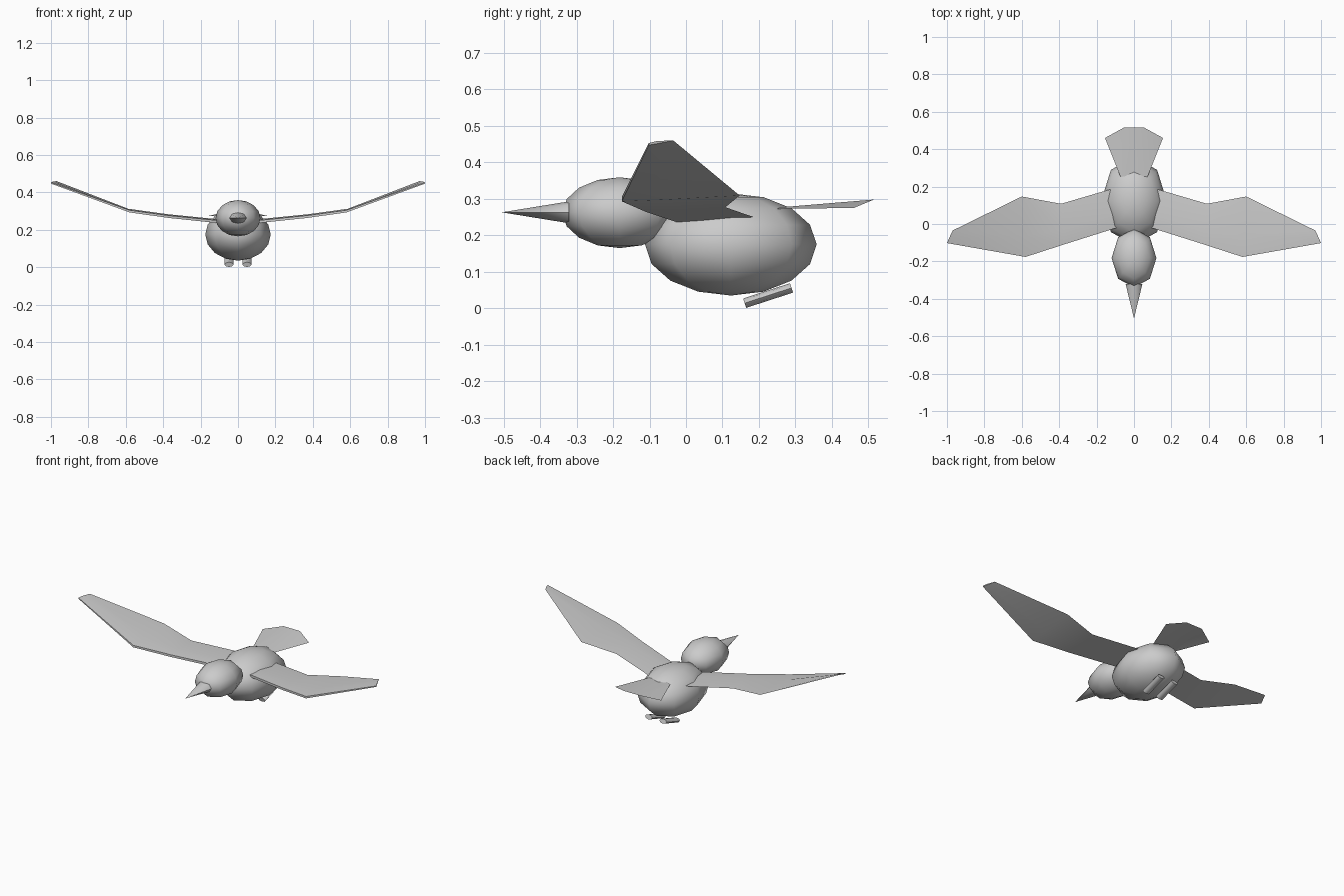
import bpy, bmesh, math
from mathutils import Vector, Matrix

if "Cube" in bpy.data.objects:
    bpy.data.objects.remove(bpy.data.objects["Cube"])

grey = bpy.data.materials.new("plain grey")
grey.diffuse_color = (0.6, 0.6, 0.6, 1)
grey.use_nodes = True
grey.node_tree.nodes["Principled BSDF"].inputs["Base Color"].default_value = grey.diffuse_color


def finish(name, bm, angle=60):
    """Turn a bmesh into a named, smooth-shaded grey object."""
    bmesh.ops.recalc_face_normals(bm, faces=bm.faces)
    mesh = bpy.data.meshes.new(name)
    bm.to_mesh(mesh)
    bm.free()
    ob = bpy.data.objects.new(name, mesh)
    bpy.context.collection.objects.link(ob)
    mesh.materials.append(grey)
    bpy.ops.object.select_all(action='DESELECT')
    ob.select_set(True)
    bpy.context.view_layer.objects.active = ob
    bpy.ops.object.shade_smooth_by_angle(angle=math.radians(angle))
    return ob


def ellipsoid(name, centre, radii):
    bm = bmesh.new()
    m = Matrix.Translation(centre) @ Matrix.Diagonal((*radii, 1))
    bmesh.ops.create_uvsphere(bm, u_segments=8, v_segments=8, radius=1, matrix=m)
    return finish(name, bm)


# Body and head
ellipsoid("body", (0, 0.123, 0.175), (0.175, 0.235, 0.14))
ellipsoid("head", (0, -0.182, 0.262), (0.12, 0.157, 0.097))

# Beak: oval cone pointing forward
bm = bmesh.new()
m = (Matrix.Translation((0, -0.4125, 0.263)) @ Matrix.Diagonal((0.045, 1, 0.03, 1))
     @ Matrix.Rotation(math.radians(90), 4, 'X'))
bmesh.ops.create_cone(bm, cap_ends=True, segments=8, radius1=1, radius2=0,
                      depth=0.185, matrix=m)
finish("beak", bm)

# Wings: thin lens sections (leading edge, trailing edge, thickness)
SECTIONS = [
    ((0.06, -0.01, 0.238), (0.06, 0.205, 0.243), 0.024),
    ((0.37, -0.108, 0.27), (0.39, 0.108, 0.277), 0.022),
    ((0.58, -0.176, 0.299), (0.60, 0.147, 0.309), 0.020),
    ((1.00, -0.102, 0.450), (0.97, -0.035, 0.460), 0.010),
]
for side, label in ((1, "right"), (-1, "left")):
    bm = bmesh.new()
    rings = []
    for lead, trail, t in SECTIONS:
        a, b = Vector(lead), Vector(trail)
        up = Vector((0, 0, t / 2))
        pts = [a - up * 0.6, a + up * 0.6, a.lerp(b, 0.35) + up, b,
               a.lerp(b, 0.35) - up * 0.5]
        rings.append([bm.verts.new((p.x * side, p.y, p.z)) for p in pts])
    for r, s in zip(rings, rings[1:]):
        for i in range(5):
            j = (i + 1) % 5
            bm.faces.new((r[i], r[j], s[j], s[i]))
    bm.faces.new(rings[0])
    bm.faces.new(rings[-1])
    finish(label + "_wing", bm, 50)

    # Foot: flattened rod tilted up toward the back
    bm = bmesh.new()
    m = (Matrix.Translation((0.048 * side, 0.225, 0.035))
         @ Matrix.Rotation(math.radians(18), 4, 'X')
         @ Matrix.Diagonal((0.024, 1, 0.0135, 1))
         @ Matrix.Rotation(math.radians(90), 4, 'X'))
    bmesh.ops.create_cone(bm, cap_ends=True, segments=8, radius1=1, radius2=1,
                          depth=0.135, matrix=m)
    finish(label + "_foot", bm)

# Tail: sheet fanning out behind the body
bm = bmesh.new()
half = [(0.05, 0.20, 0.272), (0.075, 0.26, 0.274), (0.155, 0.46, 0.275),
        (0.055, 0.515, 0.298)]
right = [bm.verts.new(p) for p in half]
left = [bm.verts.new((-x, y, z)) for x, y, z in half]
bm.faces.new((right[0], right[1], right[2], right[3]))
bm.faces.new((left[3], left[2], left[1], left[0]))
bm.faces.new((right[0], right[3], left[3], left[0]))
finish("tail", bm)
